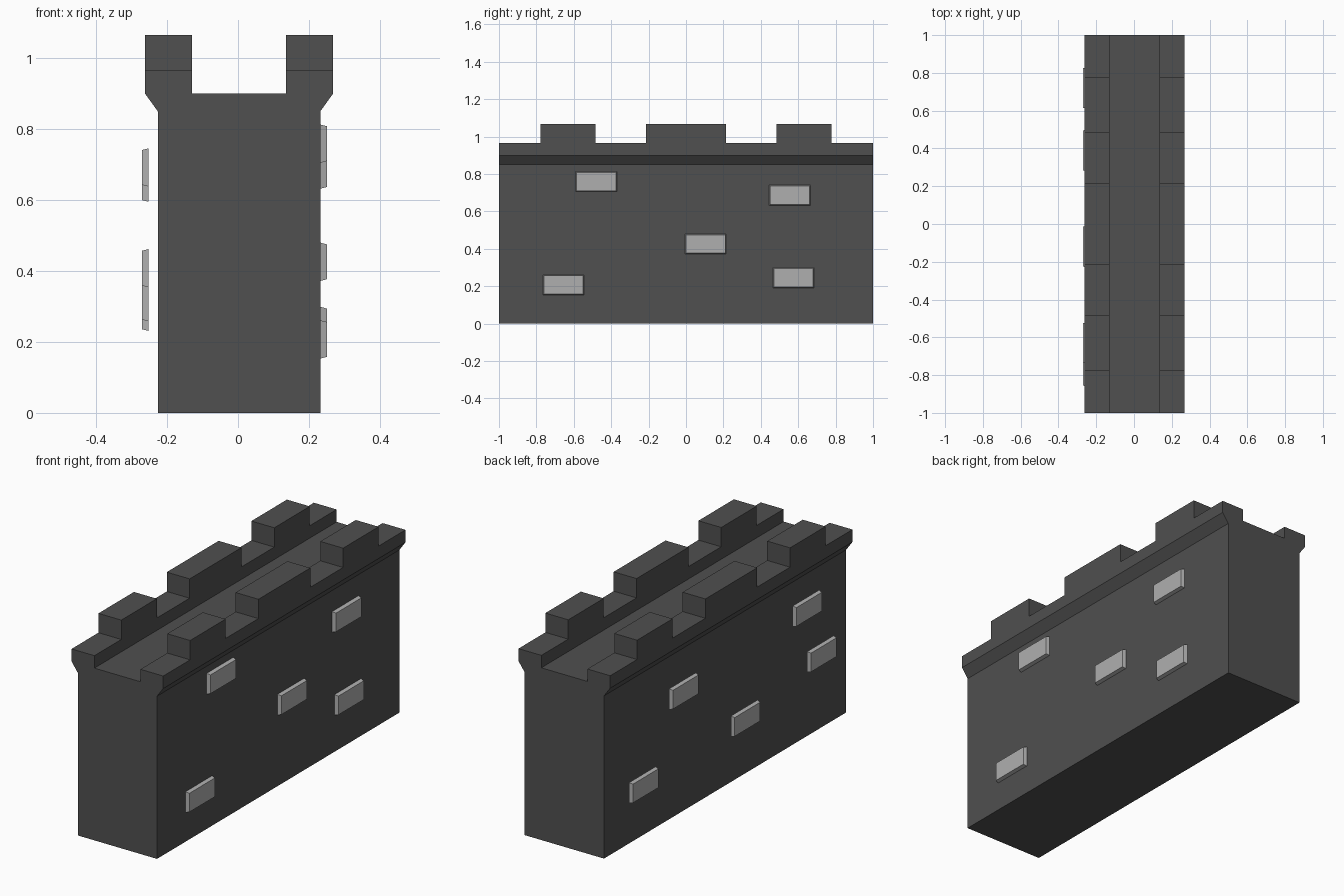
import bpy, bmesh

if "Cube" in bpy.data.objects:
    bpy.data.objects.remove(bpy.data.objects["Cube"])

CX = 0.003  # wall centreline, slightly off the origin because of the left bricks


def make_material(name, v):
    m = bpy.data.materials.new(name)
    m.diffuse_color = (v, v, v, 1)
    m.use_nodes = True
    m.node_tree.nodes["Principled BSDF"].inputs["Base Color"].default_value = m.diffuse_color
    return m


def add_object(name, bm, mat=None):
    bmesh.ops.recalc_face_normals(bm, faces=bm.faces[:])
    mesh = bpy.data.meshes.new(name)
    bm.to_mesh(mesh)
    bm.free()
    ob = bpy.data.objects.new(name, mesh)
    bpy.context.collection.objects.link(ob)
    if mat:
        mesh.materials.append(mat)
    return ob


def add_prism(bm, base, offset):
    """Extrude a closed outline along an offset vector."""
    face = bm.faces.new([bm.verts.new(p) for p in base])
    out = bmesh.ops.extrude_face_region(bm, geom=[face], use_keep_orig=True)
    verts = [g for g in out["geom"] if isinstance(g, bmesh.types.BMVert)]
    bmesh.ops.translate(bm, verts=verts, vec=offset)
    return verts


dark = make_material("dark_stone", 0.08)
light = make_material("light_stone", 0.43)

# Wall: mirrored cross-section with flared parapets, extruded along y
half = [(0.229, 0), (0.229, 0.85), (0.265, 0.90), (0.265, 1.066),
        (0.133, 1.066), (0.133, 0.90)]
outline = [(CX + x, -1, z) for x, z in half]
outline += [(CX - x, -1, z) for x, z in reversed(half)]
bm = bmesh.new()
add_prism(bm, outline, (0, 2, 0))
wall = add_object("castle_wall", bm, dark)

# Gaps between the merlons, cut through both parapets
bm = bmesh.new()
for y0, y1 in [(-1.1, -0.778), (-0.485, -0.214), (0.214, 0.485), (0.778, 1.1)]:
    add_prism(bm, [(-0.5, y0, 0.965), (0.5, y0, 0.965),
                   (0.5, y0, 1.3), (-0.5, y0, 1.3)], (0, y1 - y0, 0))
cutter = add_object("crenel_cutter", bm)
cutter.hide_render = True
cutter.hide_viewport = True
cut = wall.modifiers.new("crenels", "BOOLEAN")
cut.operation = "DIFFERENCE"
cut.solver = "EXACT"
cut.object = cutter


# Bricks: shallow blocks whose outer face is slightly smaller
def add_brick(name, x0, depth, y, z, w=0.11, h=0.054, taper=0.005):
    bm = bmesh.new()
    base = [(x0, y - w, z - h), (x0, y + w, z - h),
            (x0, y + w, z + h), (x0, y - w, z + h)]
    for v in add_prism(bm, base, (depth, 0, 0)):
        v.co.y -= taper if v.co.y > y else -taper
        v.co.z -= taper if v.co.z > z else -taper
    add_object(name, bm, light)


right = [(-0.48, 0.759), (0.555, 0.686), (0.105, 0.426), (-0.655, 0.207), (0.575, 0.245)]
left = [(0.72, 0.285), (0.39, 0.649), (-0.12, 0.312), (-0.63, 0.692), (-0.75, 0.408)]
for i, (y, z) in enumerate(right):
    add_brick(f"right_brick_{i + 1}", 0.232, 0.019, y, z)
# left bricks stand slightly clear of the wall
for i, (y, z) in enumerate(left):
    add_brick(f"left_brick_{i + 1}", -0.252, -0.019, y, z)
